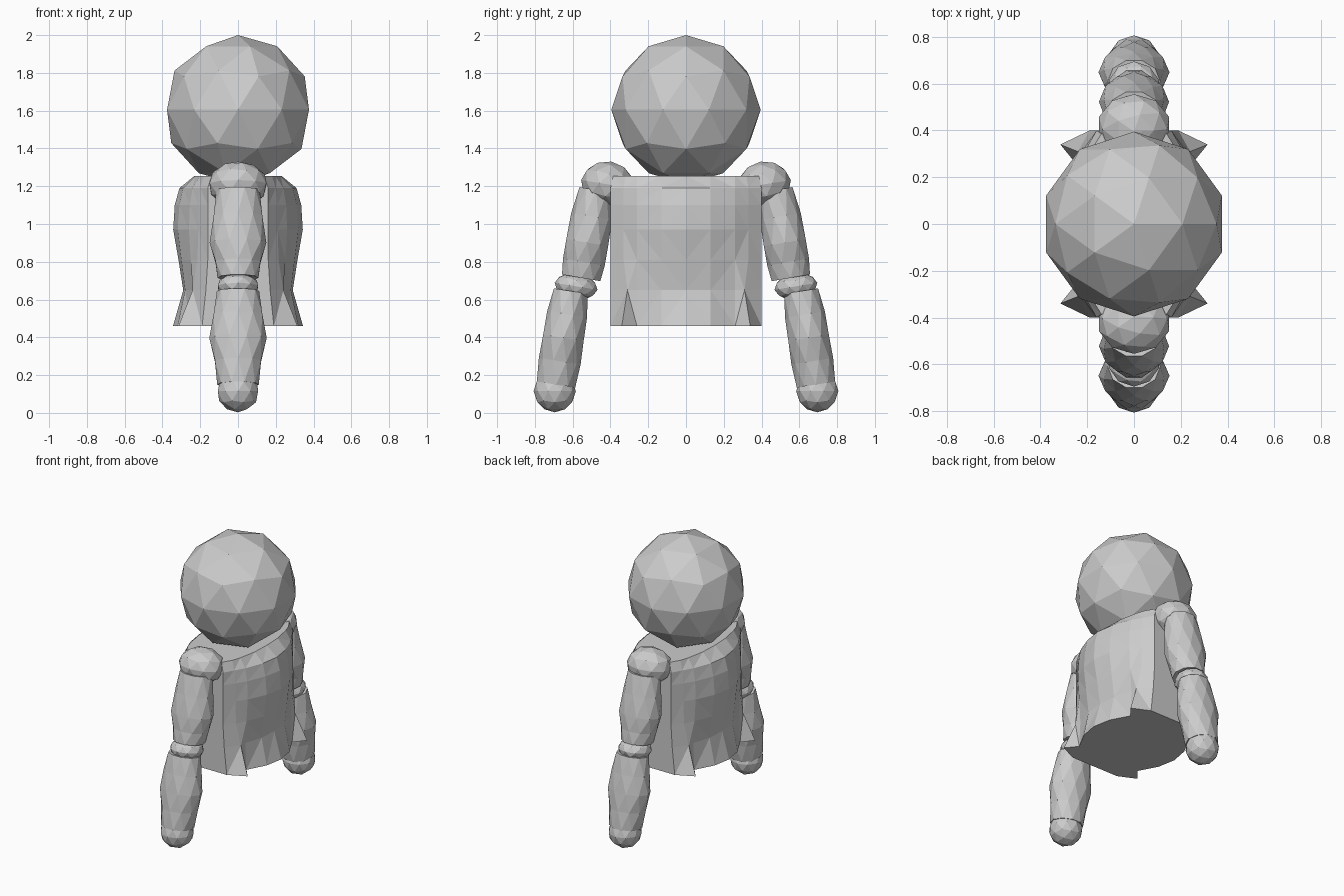
import bpy, bmesh, math
from mathutils import Matrix, Vector

if "Cube" in bpy.data.objects:
    bpy.data.objects.remove(bpy.data.objects["Cube"])

grey = bpy.data.materials.new("plain_grey")
grey.diffuse_color = (0.6, 0.6, 0.6, 1)
grey.use_nodes = True
grey.node_tree.nodes["Principled BSDF"].inputs["Base Color"].default_value = grey.diffuse_color


def finish(name, bm):
    bmesh.ops.recalc_face_normals(bm, faces=bm.faces[:])
    me = bpy.data.meshes.new(name)
    bm.to_mesh(me)
    bm.free()
    me.materials.append(grey)
    ob = bpy.data.objects.new(name, me)
    bpy.context.collection.objects.link(ob)


def ball(name, loc, radii, tilt=0, detail=2):
    bm = bmesh.new()
    m = (Matrix.Translation(loc) @ Matrix.Rotation(tilt, 4, 'X')
         @ Matrix.Diagonal((*radii, 1)))
    bmesh.ops.create_icosphere(bm, subdivisions=detail, radius=1, matrix=m)
    finish(name, bm)


def loft(name, rings):
    bm = bmesh.new()
    rows = [[bm.verts.new(p) for p in r] for r in rings]
    n = len(rows[0])
    for a, b in zip(rows, rows[1:]):
        for i in range(n):
            j = (i + 1) % n
            bm.faces.new((a[i], a[j], b[j], b[i]))
    caps = [bm.faces.new(rows[0]), bm.faces.new(rows[-1])]
    bmesh.ops.triangulate(bm, faces=[f for f in bm.faces if f not in caps])
    finish(name, bm)


def limb(name, top, bottom, profile, side, n=10):
    """Tapered tube in the y-z plane; profile = (t, x radius, y radius)."""
    a, b = Vector((0, *top)), Vector((0, *bottom))
    axis = (b - a).normalized()
    out = Vector((0, -axis.z, axis.y))
    rings = []
    for k, (t, rx, ry) in enumerate(profile):
        c = a.lerp(b, t)
        ring = []
        for i in range(n):
            ang = 2 * math.pi * (i + 0.5 * (k % 2)) / n
            p = c + out * ry * math.sin(ang) + Vector((rx * math.cos(ang), 0, 0))
            ring.append((p.x, p.y * side, p.z))
        rings.append(ring)
    loft(name, rings)


# head
ball("head", (0, 0, 1.605), (0.395, 0.395, 0.395))

# torso: barrel-shaped shell, flared hem with pointed corners
levels = [  # z, x at y 0 / 0.13 / 0.26, corner x, corner y, side x, side y
    (0.46, 0.344, 0.32, 0.25, 0.315, 0.34, 0.19, 0.4),
    (0.65, 0.29, 0.28, 0.24, 0.24, 0.31, 0.17, 0.4),
    (0.81, 0.315, 0.30, 0.25, 0.215, 0.33, 0.16, 0.4),
    (0.97, 0.343, 0.32, 0.26, 0.21, 0.33, 0.16, 0.4),
    (1.10, 0.335, 0.31, 0.255, 0.21, 0.33, 0.16, 0.4),
    (1.19, 0.31, 0.29, 0.24, 0.20, 0.33, 0.16, 0.4),
    (1.255, 0.23, 0.225, 0.20, 0.18, 0.32, 0.14, 0.385),
]
rings = []
for z, x0, x1, x2, cx, cy, sx, sy in levels:
    q = [(x0, 0), (x1, 0.13), (x2, 0.26), (cx, cy), (sx, sy), (0, sy)]
    ring = q + [(-x, y) for x, y in q[-2::-1]]
    ring += [(x, -y) for x, y in ring[-2:0:-1]]
    rings.append([(x, y, z) for x, y in ring])
loft("torso", rings)

# arms, mirrored across y
for side, label in ((-1, "front"), (1, "back")):
    ball(label + "_shoulder", (0, 0.415 * side, 1.21), (0.158, 0.142, 0.122),
         0.16 * side)
    limb(label + "_upper_arm", (0.475, 1.18), (0.555, 0.715),
         [(0, 0.115, 0.095), (0.3, 0.135, 0.11), (0.6, 0.15, 0.118),
          (0.82, 0.125, 0.112), (1, 0.108, 0.108)], side)
    ball(label + "_elbow", (0, 0.582 * side, 0.67), (0.112, 0.115, 0.07),
         0.16 * side)
    limb(label + "_forearm", (0.61, 0.645), (0.688, 0.15),
         [(0, 0.112, 0.095), (0.25, 0.135, 0.107), (0.5, 0.152, 0.114),
          (0.75, 0.128, 0.112), (1, 0.11, 0.108)], side)
    ball(label + "_hand", (0, 0.695 * side, 0.115), (0.112, 0.112, 0.112))
